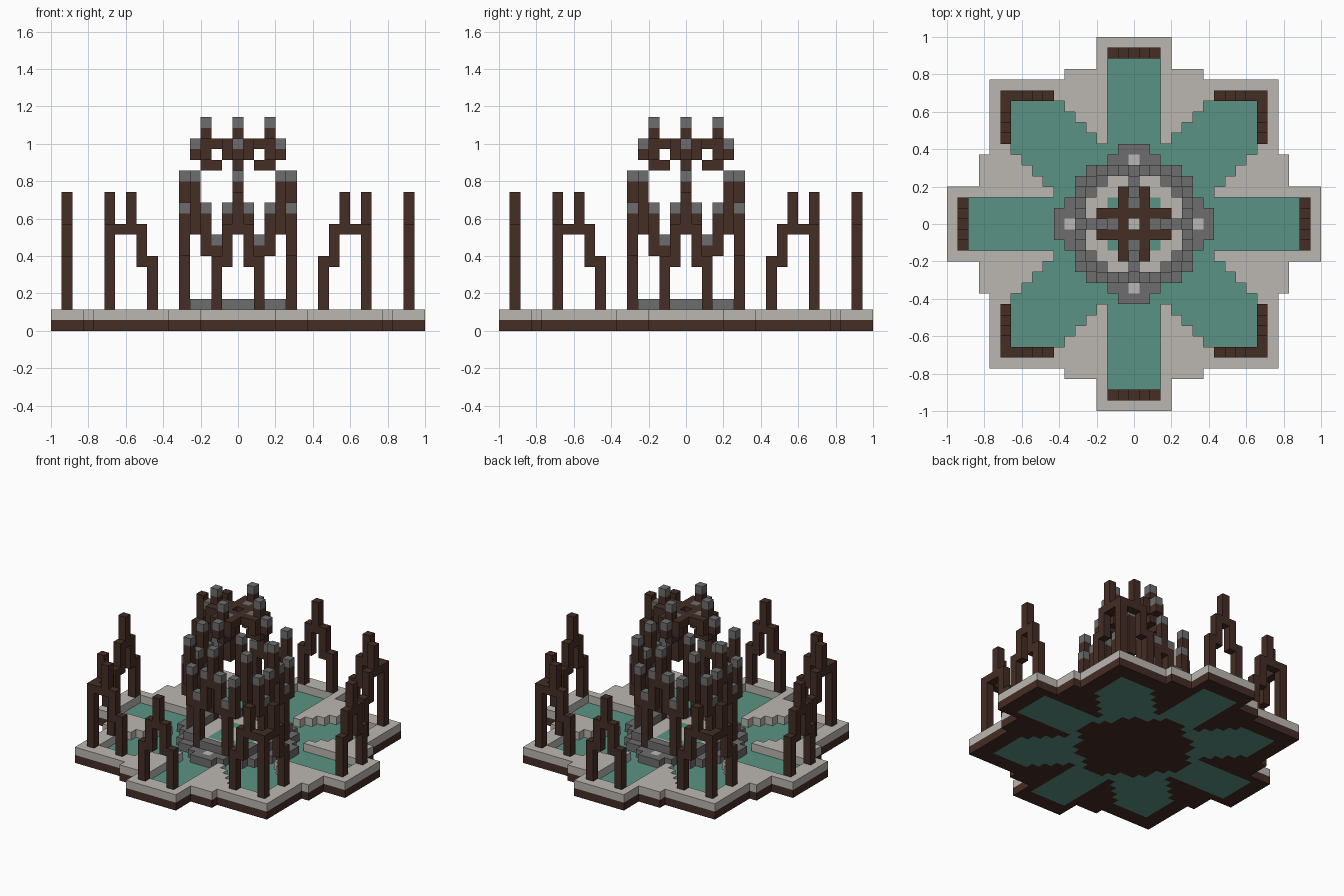
import bpy
import bmesh
from mathutils import Vector

cube = bpy.data.objects.get("Cube")
if cube:
    bpy.data.objects.remove(cube, do_unlink=True)

U = 2 / 35      # edge of one block
SPAN = range(-17, 18)


def material(name, rgb):
    m = bpy.data.materials.new(name)
    m.use_nodes = True
    m.diffuse_color = (*rgb, 1)
    bsdf = m.node_tree.nodes["Principled BSDF"]
    bsdf.inputs["Base Color"].default_value = (*rgb, 1)
    bsdf.inputs["Roughness"].default_value = 0.9
    return m


BROWN = material("dark brown wood", (0.058, 0.026, 0.018))
STONE = material("pale stone", (0.50, 0.475, 0.44))
GREY = material("grey stone", (0.155, 0.155, 0.155))
WATER = material("teal water", (0.105, 0.29, 0.23))

AXES = [Vector(v) for v in ((1, 0, 0), (0, 1, 0), (0, 0, 1))]


def blocks(name, cells, mat):
    """Join unit blocks into one mesh, keeping only the outer faces."""
    cells = set(cells)
    bm = bmesh.new()
    for c in cells:
        for a in range(3):
            for s in (-1, 1):
                n = AXES[a] * s
                if tuple(int(p + q) for p, q in zip(c, n)) in cells:
                    continue
                u, v = AXES[(a + 1) % 3] / 2, AXES[(a + 2) % 3] / 2 * s
                mid = Vector(c) + Vector((0, 0, 0.5)) + n / 2
                corners = (mid - u - v, mid + u - v, mid + u + v, mid - u + v)
                bm.faces.new([bm.verts.new(p * U) for p in corners])
    bmesh.ops.remove_doubles(bm, verts=bm.verts, dist=U / 100)
    mesh = bpy.data.meshes.new(name)
    bm.to_mesh(mesh)
    bm.free()
    mesh.materials.append(mat)
    obj = bpy.data.objects.new(name, mesh)
    bpy.context.collection.objects.link(obj)


def spread(a, b):
    """All mirrored and turned copies of one ground position."""
    return {(s * p, t * q) for p, q in ((a, b), (b, a))
            for s in (-1, 1) for t in (-1, 1)}


def order(i, j):
    return max(abs(i), abs(j)), min(abs(i), abs(j))


# Ground plan rules
def on_island(hi, lo):
    return lo <= 3 or (lo <= 6 and hi <= 14) or hi <= 13


def on_dais(hi, lo):
    return hi <= 7 and lo <= 1 or hi <= 6 and lo <= 2 or hi <= 5 and lo <= 4


def in_pool(hi, lo):
    arm = lo <= 2 and hi <= 15
    diagonal = hi <= 11 and hi - lo <= 4
    return (arm or diagonal) and not on_dais(hi, lo)


def in_basin(hi, lo):
    return hi == 2


def is_pale(hi, lo):
    inner = hi <= 4 and hi + lo <= 6
    return not on_dais(hi, lo) or inner or (hi, lo) == (6, 0)


plan = [(i, j, *order(i, j)) for i in SPAN for j in SPAN
        if on_island(*order(i, j))]
dry = [p for p in plan if not in_pool(*p[2:])]

# Island base, pools, paving and dais
blocks("island_base", [(i, j, 0) for i, j, h, l in dry], BROWN)
blocks("pools", [(i, j, 0) for i, j, h, l in plan if in_pool(h, l)], WATER)
blocks("paving", [(i, j, 1) for i, j, h, l in dry
                  if is_pale(h, l) and not in_basin(h, l)], STONE)
blocks("dais", [(i, j, 1) for i, j, h, l in dry if not is_pale(h, l)], GREY)
blocks("basin_water", [(i, j, 1) for i, j, h, l in dry if in_basin(h, l)], WATER)
blocks("dais_kerb", [(i, j, 2) for a, b in ((5, 0), (5, 1), (4, 3), (4, 4))
                     for i, j in spread(a, b)], GREY)


def columns(name, parts):
    """Brown columns (a, b, bottom, top) repeated around the centre."""
    blocks(name, [(i, j, k) for a, b, low, top in parts
                  for i, j in spread(a, b) for k in range(low, top + 1)], BROWN)


def caps(name, parts):
    blocks(name, [(i, j, k) for a, b, k in parts for i, j in spread(a, b)], GREY)


# Outer arches at the ends of the pools
columns("axis_arches", [(16, 2, 2, 6), (16, 1, 6, 9), (16, 0, 9, 12)])
columns("corner_arches", [(12, 8, 2, 6), (12, 9, 6, 9), (12, 10, 9, 12),
                          (12, 11, 9, 9), (12, 12, 2, 9)])

# Central tower: ring of arches with stone caps
ring = [(5, 2, 2, 7), (5, 1, 7, 10), (5, 3, 7, 10), (5, 0, 10, 13), (4, 4, 9, 13)]
columns("tower_ring", ring)
caps("tower_ring_caps", [(a, b, top + 1) for a, b, low, top in ring])

# Crown above the ring
spires = [(4, 0, 16, 16), (3, 0, 15, 18)]
columns("crown", spires + [(2, 0, 15, 15), (3, 1, 16, 17), (2, 1, 17, 17),
                           (1, 1, 17, 17), (1, 0, 17, 17)])
caps("crown_caps", [(a, b, top + 1) for a, b, low, top in spires] + [(2, 0, 17)])
